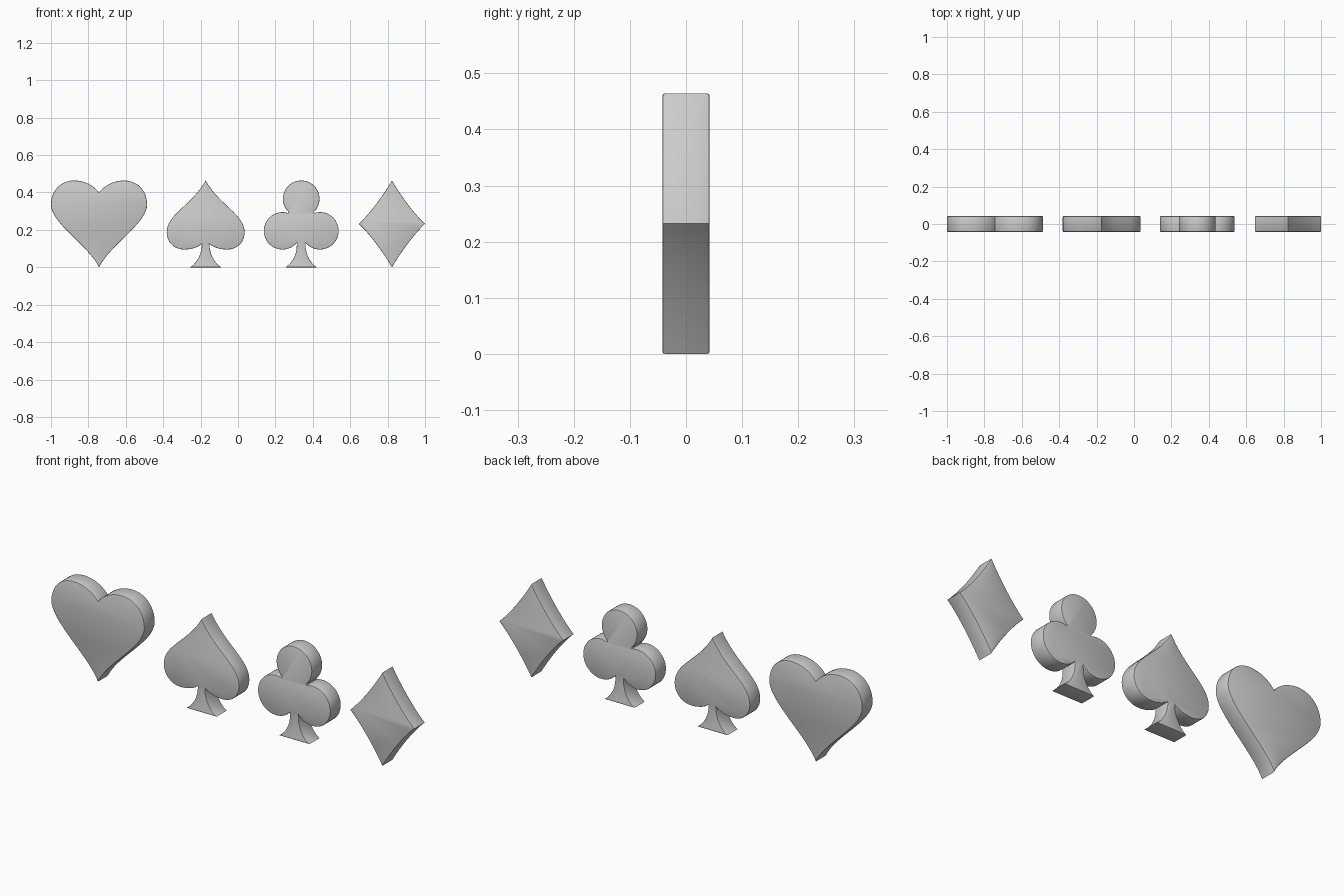
import bpy, bmesh, math

if "Cube" in bpy.data.objects:
    bpy.data.objects.remove(bpy.data.objects["Cube"])

HALF_DEPTH = 0.042
BEVEL = 0.004


def bez(a, b, c, d, n=12):
    pts = []
    for i in range(n + 1):
        t = i / n
        w = ((1-t)**3, 3*t*(1-t)**2, 3*t*t*(1-t), t**3)
        pts.append(tuple(sum(k * p[j] for k, p in zip(w, (a, b, c, d))) for j in (0, 1)))
    return pts


def arc(cx, cz, r, a0, a1, n):
    return [(cx + r * math.cos(math.radians(a0 + (a1 - a0) * i / n)),
             cz + r * math.sin(math.radians(a0 + (a1 - a0) * i / n))) for i in range(n + 1)]


def suit(name, x, *curves):
    # join the right-half curves, mirror them, extrude and round the rims
    half = []
    for p in (p for c in curves for p in c):
        if not half or math.dist(p, half[-1]) > 0.001:
            half.append(p)
    outline = half + [(-px, pz) for px, pz in reversed(half) if px > 1e-5]
    bm = bmesh.new()
    face = bm.faces.new([bm.verts.new((px, -HALF_DEPTH, pz)) for px, pz in outline])
    ext = bmesh.ops.extrude_face_region(bm, geom=[face], use_keep_orig=True)
    new = [g for g in ext["geom"] if isinstance(g, bmesh.types.BMVert)]
    bmesh.ops.translate(bm, verts=new, vec=(0, 2 * HALF_DEPTH, 0))
    bmesh.ops.recalc_face_normals(bm, faces=bm.faces[:])
    rims = [e for e in bm.edges if abs(e.verts[0].co.y - e.verts[1].co.y) < 1e-5]
    bmesh.ops.bevel(bm, geom=rims, offset=BEVEL, segments=2, profile=0.5, affect='EDGES')
    me = bpy.data.meshes.new(name)
    bm.to_mesh(me)
    bm.free()
    ob = bpy.data.objects.new(name, me)
    ob.location.x = x
    bpy.context.collection.objects.link(ob)
    bpy.ops.object.select_all(action='DESELECT')
    ob.select_set(True)
    bpy.context.view_layer.objects.active = ob
    bpy.ops.object.shade_smooth_by_angle(angle=math.radians(40))


# heart, from bottom tip up to the notch
suit("heart", -0.743,
     bez((0, 0), (0.055, 0.115), (0.257, 0.235), (0.257, 0.335), 18),
     bez((0.257, 0.335), (0.257, 0.41), (0.205, 0.464), (0.134, 0.464)),
     bez((0.134, 0.464), (0.08, 0.464), (0.03, 0.44), (0, 0.40)))

# spade, from top tip down to the foot
suit("spade", -0.173,
     bez((0, 0.464), (0.075, 0.33), (0.208, 0.285), (0.208, 0.187), 18),
     bez((0.208, 0.187), (0.208, 0.13), (0.165, 0.095), (0.115, 0.095)),
     bez((0.115, 0.095), (0.075, 0.095), (0.04, 0.107), (0.02, 0.125), 8),
     bez((0.02, 0.125), (0.02, 0.07), (0.048, 0.022), (0.083, 0), 6))

# club, top lobe, side lobe, then flared stem
suit("club", 0.338,
     arc(0, 0.366, 0.098, 90, -47, 18),
     arc(0.1, 0.195, 0.1, 108, -140, 32),
     bez((0.0234, 0.1307), (0.02, 0.07), (0.048, 0.022), (0.083, 0), 6))

# diamond with gently concave sides
suit("diamond", 0.823,
     bez((0, 0.464), (0.055, 0.372), (0.118, 0.288), (0.177, 0.232)),
     bez((0.177, 0.232), (0.118, 0.176), (0.055, 0.092), (0, 0)))
